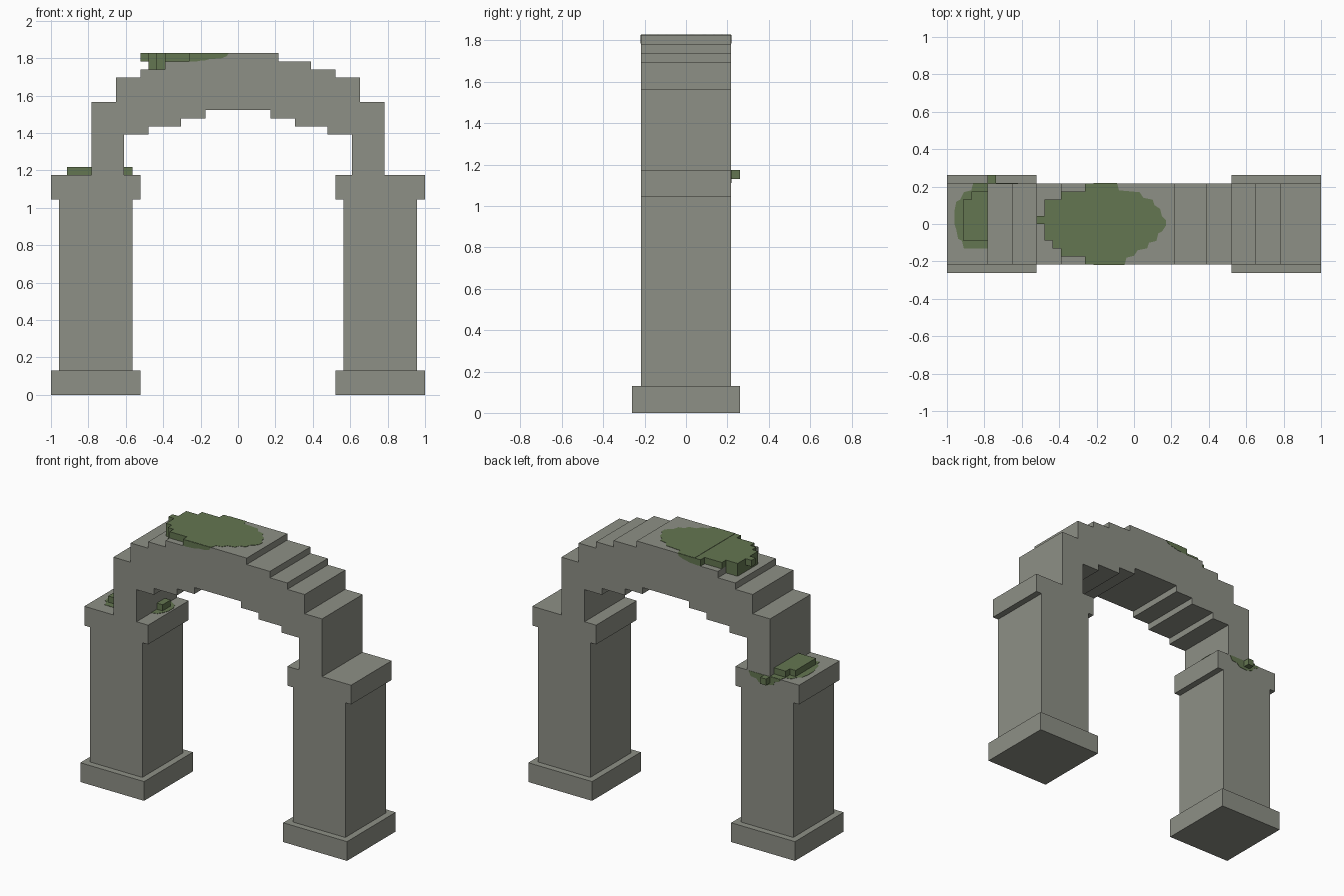
import bpy
import bmesh
from mathutils import Vector

cube = bpy.data.objects.get("Cube")
if cube:
    bpy.data.objects.remove(cube, do_unlink=True)

U = 1 / 23  # one stone step; the arch is 46 steps wide


def material(name, rgb):
    m = bpy.data.materials.new(name)
    m.diffuse_color = (*rgb, 1)
    m.use_nodes = True
    bsdf = m.node_tree.nodes["Principled BSDF"]
    bsdf.inputs["Base Color"].default_value = (*rgb, 1)
    bsdf.inputs["Roughness"].default_value = 0.9
    return m


STONE = material("grey stone", (0.270, 0.278, 0.238))
MOSS = material("moss green", (0.127, 0.181, 0.082))


def prism(name, points, axis, lo, hi, mat):
    """Extrude a flat outline along axis 'y' (x, z points) or 'z' (x, y points)."""
    bm = bmesh.new()

    def put(p, d):
        return bm.verts.new((p[0], d, p[1]) if axis == "y" else (p[0], p[1], d))

    face = bm.faces.new([put(p, lo) for p in points])
    new = bmesh.ops.extrude_face_region(bm, geom=[face])["geom"]
    move = Vector((0, hi - lo, 0)) if axis == "y" else Vector((0, 0, hi - lo))
    bmesh.ops.translate(bm, vec=move,
                        verts=[v for v in new if isinstance(v, bmesh.types.BMVert)])
    bmesh.ops.recalc_face_normals(bm, faces=bm.faces)
    me = bpy.data.meshes.new(name)
    bm.to_mesh(me)
    bm.free()
    me.materials.append(mat)
    ob = bpy.data.objects.new(name, me)
    bpy.context.collection.objects.link(ob)
    return ob


def steps(points):
    return [(x * U, z * U) for x, z in points]


def block(name, x0, x1, y0, y1, z0, z1, mat):
    return prism(name, steps([(x0, y0), (x1, y0), (x1, y1), (x0, y1)]),
                 "z", z0 * U, z1 * U, mat)


# Pillars: wide base, shaft and cap that overhangs sideways only
pillar = [(13, 3), (22, 3), (22, 24), (23, 24), (23, 27), (12, 27), (12, 24), (13, 24)]
for side, s in (("left", 1), ("right", -1)):
    block(side + "_base", *sorted((12 * s, 23 * s)), -6, 6, 0, 3, STONE)
    prism(side + "_pillar", steps([(s * x, z) for x, z in pillar]),
          "y", -5 * U, 5 * U, STONE)

# Stepped arch: half outline from crown to foot and back, mirrored
half = [(5, 42), (5, 41), (9, 41), (9, 40), (12, 40), (12, 39), (15, 39), (15, 36),
        (18, 36), (18, 27), (14, 27), (14, 32), (11, 32), (11, 33), (7, 33),
        (7, 34), (4, 34), (4, 35)]
prism("arch", steps(half + [(-x, z) for x, z in reversed(half)]),
      "y", -5 * U, 5 * U, STONE)

# Raised moss on the arch
for i, b in enumerate([(-12, -11, 0, 1, 41, 42), (-11, -10, -2, 3, 40, 42),
                       (-10, -9, -3, 3, 40, 42), (-9, -6, -4, 4, 41, 42),
                       (-6, -5, -5, 5, 41, 42)]):
    block(f"arch_moss_{i + 1}", *b, MOSS)

# Raised moss on the right pillar cap
for i, b in enumerate([(-21, -20, -2, 3, 27, 28), (-20, -18, -2, 4, 27, 28),
                       (-14, -13, 0, 2, 27, 28), (-18, -17, 5, 6, 26, 27)]):
    block(f"cap_moss_{i + 1}", *b, MOSS)

# Thin moss stains lying on the stone
T = 0.002


def stain(name, points, axis, level, out=1):
    lo, hi = sorted((level - out * 0.001, level + out * T))
    prism(name, points, axis, lo, hi, MOSS)


E = 5 * U
stain("arch_top_stain", [(-E, -E), (-.05, -E), (-.04, -.18), (.00, -.17), (.02, -.14),
      (.07, -.13), (.08, -.10), (.12, -.09), (.13, -.05), (.15, -.04), (.17, -.01),
      (.17, .02), (.15, .04), (.14, .08), (.11, .10), (.10, .13), (.05, .14),
      (.03, .17), (-.08, .18), (-.09, E), (-E, E)], "z", 42 * U)
for name, y, out, end in (("front", -E, -1, -.05), ("back", E, 1, -.09)):
    stain(f"arch_{name}_stain", [(-E, 42 * U), (-E, 1.785), (-.18, 1.787), (-.15, 1.795),
          (end - .04, 1.798), (end - .01, 1.81), (end, 42 * U)], "y", y, out)

C = 27 * U
stain("cap_outer_stain", [(-18 * U, -.13), (-.91, -.13), (-.92, -.09), (-.94, -.08),
      (-.95, -.03), (-.96, 0), (-.96, .07), (-.95, .12), (-.93, .13), (-.91, .17),
      (-.87, .18), (-.86, E), (-18 * U, E)], "z", C)
stain("cap_inner_stain", [(-14 * U, -.06), (-.57, -.05), (-.55, -.02), (-.535, .02),
      (-.535, .07), (-.55, .11), (-.58, .13), (-14 * U, .15)], "z", C)
stain("cap_back_stain", [(-.86, C), (-.85, 1.155), (-.82, 1.15), (-.81, 1.125),
      (-.76, 1.11), (-.70, 1.115), (-.68, 1.135), (-.64, 1.14), (-.62, C)], "y", E)
